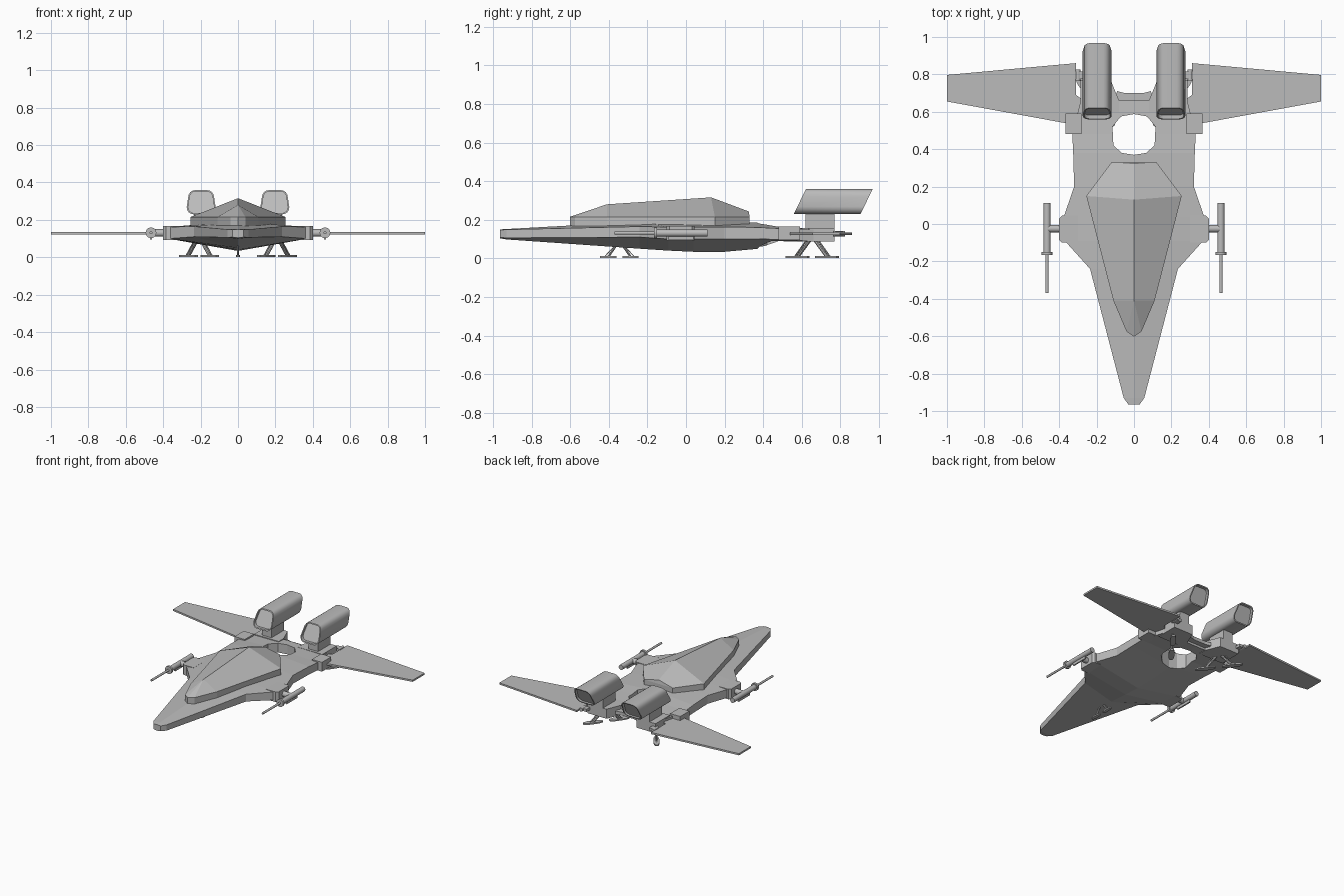
import bpy, bmesh, math
from mathutils import Vector

cube = bpy.data.objects.get("Cube")
if cube:
    bpy.data.objects.remove(cube)

grey = bpy.data.materials.new("hull grey")
grey.use_nodes = True
grey.diffuse_color = (0.5, 0.5, 0.5, 1)
grey.node_tree.nodes["Principled BSDF"].inputs["Base Color"].default_value = (0.5, 0.5, 0.5, 1)


def finish(name, bm, smooth=False):
    bmesh.ops.recalc_face_normals(bm, faces=bm.faces)
    mesh = bpy.data.meshes.new(name)
    bm.to_mesh(mesh)
    bm.free()
    mesh.materials.append(grey)
    obj = bpy.data.objects.new(name, mesh)
    bpy.context.collection.objects.link(obj)
    if smooth:
        bpy.ops.object.select_all(action='DESELECT')
        obj.select_set(True)
        bpy.context.view_layer.objects.active = obj
        bpy.ops.object.shade_smooth_by_angle(angle=math.radians(35))
    return obj


def loft(name, rings, smooth=False, recess=None):
    """Skin a list of equal closed rings; recess = (rim width, depth vector) at both ends."""
    bm = bmesh.new()
    loops = [[bm.verts.new(p) for p in r] for r in rings]
    n = len(loops[0])
    for a, b in zip(loops, loops[1:]):
        for i in range(n):
            j = (i + 1) % n
            bm.faces.new((a[i], a[j], b[j], b[i]))
    caps = [bm.faces.new(loops[0]), bm.faces.new(loops[-1])]
    bmesh.ops.recalc_face_normals(bm, faces=bm.faces)
    if recess:
        for cap, sign in zip(caps, (1, -1)):
            bmesh.ops.inset_region(bm, faces=[cap], thickness=recess[0])
            inner = bmesh.ops.extrude_face_region(bm, geom=[cap])
            verts = [v for v in inner["geom"] if isinstance(v, bmesh.types.BMVert)]
            bmesh.ops.translate(bm, verts=verts, vec=Vector(recess[1]) * sign)
            if cap.is_valid:
                bm.faces.remove(cap)
    return finish(name, bm, smooth)


def plate(name, outline, z0, z1, side=1):
    return loft(name, [[(x * side, y, z) for x, y in outline] for z in (z0, z1)])


def box(name, x, y, z, side=1):
    return plate(name, [(x[0], y[0]), (x[1], y[0]), (x[1], y[1]), (x[0], y[1])], *z, side)


def rod(name, start, end, radius, sides=12):
    a, b = Vector(start), Vector(end)
    turn = (b - a).to_track_quat('Z', 'Y')
    circle = [turn @ Vector((radius * math.cos(t), radius * math.sin(t), 0))
              for t in (2 * math.pi * i / sides for i in range(sides))]
    return loft(name, [[a + c for c in circle], [b + c for c in circle]], True)


# Hull: y, half width, top centre, top edge, bottom edge, keel
stations = [(-.965, .03, .15, .147, .108, .104), (-.93, .055, .152, .149, .106, .098),
            (-.24, .235, .19, .165, .11, .05), (-.09, .37, .19, .162, .10, .04),
            (.04, .375, .19, .162, .10, .034), (.2, .32, .192, .163, .10, .034),
            (.38, .325, .185, .16, .10, .05), (.48, .33, .168, .155, .098, .085),
            (.66, .285, .152, .15, .09, .088)]
hull = loft("hull", [[(0, y, tc), (w, y, te), (w, y, be), (0, y, k), (-w, y, be), (-w, y, te)]
                     for y, w, tc, te, be, k in stations])

# Opening through the rear deck
half = [(0, .37), (.065, .38), (.11, .42), (.115, .52), (.07, .575), (0, .588)]
opening = half + [(-x, y) for x, y in half[-2:0:-1]]
cutter = plate("opening_cutter", opening, -.2, .5)
cutter.hide_render = True
cutter.hide_set(True)
cut = hull.modifiers.new("opening", 'BOOLEAN')
cut.operation, cut.solver, cut.object = 'DIFFERENCE', 'EXACT', cutter
bpy.context.view_layer.objects.active = hull
bpy.ops.object.modifier_apply(modifier=cut.name)
bpy.data.objects.remove(cutter)

# Canopy: vertical skirt with a ridged roof
bm = bmesh.new()
right = [(.04, -.575), (.11, -.41), (.255, .15), (.12, .33)]
rim = [(0, -.602)] + right + [(-x, y) for x, y in reversed(right)]
low = [bm.verts.new((x, y, .15)) for x, y in rim]
high = [bm.verts.new((x, y, .215)) for x, y in rim]
n = len(rim)
for i in range(n):
    j = (i + 1) % n
    bm.faces.new((low[i], low[j], high[j], high[i]))
front, peak, tail = [bm.verts.new(p) for p in ((0, -.41, .28), (0, .13, .316), (0, .325, .243))]
for h in (high, [high[0]] + high[:0:-1]):
    for f in ((h[0], h[1], front), (h[1], h[2], front), (h[2], h[3], peak, front),
              (h[3], h[4], tail, peak)):
        bm.faces.new(f)
bm.faces.new((high[4], high[5], tail))
bm.faces.new(low)
finish("canopy", bm)

# Rear crossbar
plate("rear_crossbar", [(-.11, .64), (.11, .64), (.09, .71), (.05, .70), (-.05, .70), (-.09, .71)],
      .105, .13)


def gear(name, x, y, top, direction, reach, scale):
    """Two splayed legs with long flat skids."""
    d = Vector((*direction, 0)).normalized()
    across = Vector((-d.y, d.x, 0))
    hub = Vector((x, y, top))
    for sign, end in ((1, "rear"), (-1, "front")):
        foot = Vector((x, y, .008)) + d * reach * sign
        rod(f"{name}_{end}_leg", hub + d * .018 * sign, foot, .009 * scale, 8)
        rod(f"{name}_{end}_brace", hub + d * .04 * sign * scale, foot + d * .02 * sign,
            .004 * scale, 6)
        length, width = .07 * scale, .02 * scale
        shape = [(-1, .5), (-.5, 1), (.5, 1), (1, .5), (1, -.5), (.5, -1), (-.5, -1), (-1, -.5)]
        ring = [foot + d * u * length + across * v * width for u, v in shape]
        loft(f"{name}_{end}_skid", [[(p.x, p.y, z) for p in ring] for z in (.001, .011)])


gear("nose_gear", 0, -.345, .065, (0, 1), .058, .6)

for s, label in ((1, "left"), (-1, "right")):
    # Wing with hinge and root block
    plate(f"{label}_wing", [(.33, .535), (.37, .54), (1, .655), (1, .797), (.31, .86),
                            (.31, .69), (.27, .66)], .121, .134, s)
    box(f"{label}_wing_root", (.28, .365), (.48, .59), (.095, .165), s)
    rod(f"{label}_wing_hinge", (.30 * s, .765, .128), (.30 * s, .825, .128), .014)
    box(f"{label}_hinge_arm", (.26, .315), (.775, .815), (.118, .138), s)

    # Engine deck, pylon and nacelle
    plate(f"{label}_engine_deck", [(.08, .6), (.285, .6), (.285, .77), (.125, .77), (.08, .66)],
          .086, .158, s)
    box(f"{label}_engine_pylon", (.155, .235), (.62, .77), (.15, .235), s)
    section = []
    for cx, cz, start in ((.032, .025, 0), (-.032, .025, 90), (-.04, -.032, 180), (.04, -.032, 270)):
        for k in range(5):
            t = math.radians(start + k * 22.5)
            section.append((cx + .036 * math.cos(t), cz + .0425 * math.sin(t)))
    rings = [[(.197 * s + u * 1.02, y + .44 * (v + .0675), .2925 + v * .91 + .005)
              for u, v in section] for y in (.562, .908)]
    loft(f"{label}_engine", rings, True, (.008, (0, .02, 0)))

    # Gun with its mount, collar, arm and lower fin
    plate(f"{label}_gun_mount", [(.3, -.1), (.385, -.1), (.4, -.085), (.4, .03), (.385, .045),
                                 (.3, .045)], .092, .168, s)
    gx = .465 * s
    rod(f"{label}_gun_arm", (.38 * s, -.025, .13), (gx, -.025, .13), .02)
    rod(f"{label}_gun_body", (gx, -.16, .131), (gx, .112, .131), .019)
    rod(f"{label}_gun_collar", (gx, -.166, .131), (gx, -.15, .131), .029)
    rod(f"{label}_gun_barrel", (gx, -.37, .131), (gx, -.15, .131), .008)
    box(f"{label}_gun_fin", (.46, .47), (-.09, .04), (.094, .12), s)

    gear(f"{label}_rear_gear", .208 * s, .655, .092, (.6 * s, .8), .095, 1.0)
